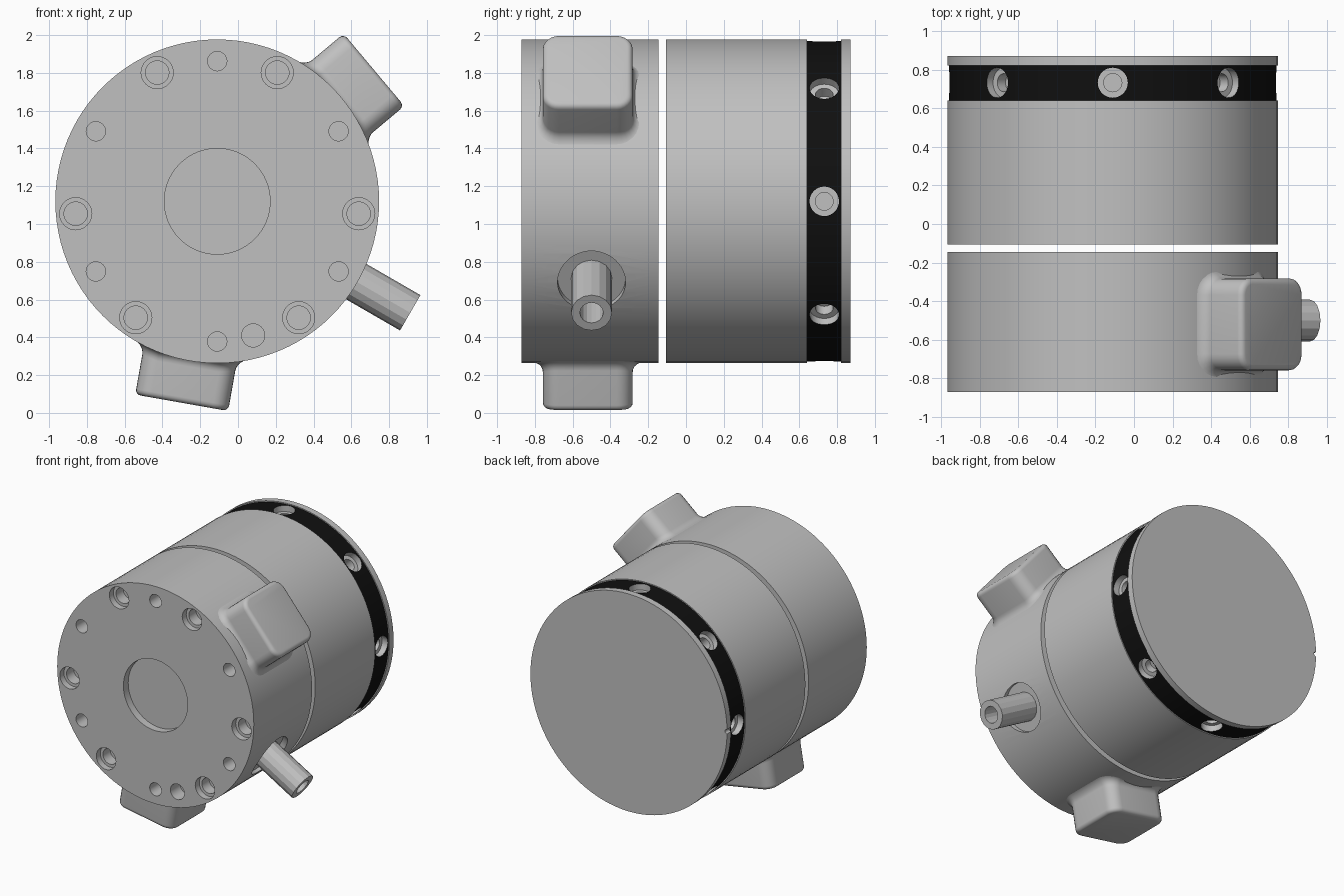
import bpy
import bmesh
from math import cos, sin, pi, radians, sqrt
from mathutils import Matrix, Vector

if "Cube" in bpy.data.objects:
    bpy.data.objects.remove(bpy.data.objects["Cube"])

CENTRE = Vector((-0.11, 0, 1.12))
R = 0.857
BACK = Vector((0, 1, 0))


def material(name, rgb):
    m = bpy.data.materials.new(name)
    m.use_nodes = True
    m.diffuse_color = (*rgb, 1)
    m.node_tree.nodes["Principled BSDF"].inputs["Base Color"].default_value = (*rgb, 1)
    return m


GREY = material("light grey metal", (0.53, 0.53, 0.53))
BLACK = material("black", (0.005, 0.005, 0.005))


def radial(deg):
    return Vector((cos(radians(deg)), 0, sin(radians(deg))))


def lathe(bm, profile, seg, origin, direction):
    """Spin (radius, height) points about an axis through origin."""
    part = bmesh.new()
    vs = [part.verts.new((r, 0, h)) for r, h in profile]
    es = [part.edges.new(p) for p in zip(vs, vs[1:])]
    bmesh.ops.spin(part, geom=vs + es, axis=(0, 0, 1), cent=(0, 0, 0),
                   angle=2 * pi, steps=seg)
    bmesh.ops.remove_doubles(part, verts=part.verts, dist=1e-5)
    poles = [v for v in part.verts if v.co.xy.length < 1e-4]
    bmesh.ops.dissolve_verts(part, verts=poles)
    bmesh.ops.recalc_face_normals(part, faces=part.faces)
    part.transform(Matrix.Translation(origin)
                   @ direction.to_track_quat('Z', 'Y').to_matrix().to_4x4())
    tmp = bpy.data.meshes.new("tmp")
    part.to_mesh(tmp)
    part.free()
    bm.from_mesh(tmp)
    bpy.data.meshes.remove(tmp)


def drum(bm, radius, start, end, seg=96):
    lathe(bm, [(0, start), (radius, start), (radius, end), (0, end)], seg, CENTRE, BACK)


def hole(bm, origin, direction, steps, seg=32):
    """Stepped blind hole; steps are (radius, depth) from the surface inward."""
    profile, top = [(0, -0.08)], -0.08
    for r, depth in steps:
        profile += [(r, top), (r, depth)]
        top = depth
    lathe(bm, profile + [(0, top)], seg, origin, direction)


def finish(name, bm, *mats, smooth=30):
    me = bpy.data.meshes.new(name)
    bm.to_mesh(me)
    bm.free()
    ob = bpy.data.objects.new(name, me)
    bpy.context.collection.objects.link(ob)
    for m in mats:
        me.materials.append(m)
    shade(ob, smooth)
    return ob


def shade(ob, angle=30):
    bpy.ops.object.select_all(action='DESELECT')
    ob.select_set(True)
    bpy.context.view_layer.objects.active = ob
    bpy.ops.object.shade_smooth_by_angle(angle=radians(angle))


def cut(ob, bm):
    tool = finish("cutter", bm, GREY)
    tool.hide_render = True
    shade(ob)
    mod = ob.modifiers.new("holes", 'BOOLEAN')
    mod.operation, mod.solver, mod.object = 'DIFFERENCE', 'EXACT', tool
    bpy.ops.object.modifier_apply(modifier=mod.name)
    bpy.data.objects.remove(tool)
    shade(ob)


# Front housing with its bolt circle, central recess and pipe spot face
bm = bmesh.new()
drum(bm, R, -0.87, -0.145)
front = finish("front_housing", bm, GREY)
FACE = CENTRE + Vector((0, -0.87, 0))
PIPE = CENTRE + Vector((0, -0.5, 0))
bm = bmesh.new()
hole(bm, FACE, BACK, [(0.28, 0.06)], 64)
for mid in (90, 210, 330):
    for side in (-25, 25):
        hole(bm, FACE + radial(mid + side) * 0.752, BACK, [(0.085, 0.05), (0.062, 0.14)])
for i in range(6):
    hole(bm, FACE + radial(30 + 60 * i) * 0.742, BACK, [(0.051, 0.12)])
hole(bm, FACE + radial(-75) * 0.735, BACK, [(0.061, 0.12)])
hole(bm, PIPE + radial(-30) * 0.88, -radial(-30), [(0.18, 0.07)], 48)
cut(front, bm)

# Rear housing
bm = bmesh.new()
drum(bm, R, -0.105, 0.64)
finish("rear_housing", bm, GREY)

# Black band with eight stepped grey sockets
bm = bmesh.new()
drum(bm, 0.849, 0.64, 0.82)
band = finish("socket_band", bm, BLACK, GREY)
bm = bmesh.new()
for i in range(8):
    d = radial(45 * i)
    hole(bm, CENTRE + Vector((0, 0.732, 0)) + d * 0.849, -d, [(0.078, 0.05), (0.047, 0.11)])
cut(band, bm)
for p in band.data.polygons:
    off = p.center - CENTRE
    p.material_index = 1 if Vector((off.x, off.z)).length < 0.84 else 0

# Back cover with a small locating notch in its rim
bm = bmesh.new()
drum(bm, R, 0.82, 0.87)
cover = finish("back_cover", bm, GREY)
bm = bmesh.new()
hole(bm, CENTRE + Vector((-R, 0.81, 0)), BACK, [(0.018, 0.15)], 16)
cut(cover, bm)

# Angled pipe
bm = bmesh.new()
lathe(bm, [(0, 0.78), (0.108, 0.78), (0.108, 1.18), (0.062, 1.18), (0.062, 0.88), (0, 0.88)],
      16, PIPE, radial(-30))
finish("pipe", bm, GREY, smooth=15)


# Rounded box bosses, flared where they meet the housing
def boss(name, deg, half_w=0.25, half_d=0.238, corner=0.085, top=1.083):
    def outline(grow):
        pts = []
        for q, (sx, sy) in enumerate(((1, 1), (-1, 1), (-1, -1), (1, -1))):
            for k in range(7):
                a = (q + k / 6) * pi / 2
                pts.append((sx * (half_w - corner) + (corner + grow) * cos(a),
                            sy * (half_d - corner) + (corner + grow) * sin(a)))
        return pts

    out, side = radial(deg), radial(deg + 90)
    base = CENTRE + Vector((0, -0.52, 0))
    bm = bmesh.new()
    rings = []

    def ring(grow, height):
        rings.append([bm.verts.new(base + side * u + BACK * v + out * height(u))
                      for u, v in outline(grow)])

    # Concave fillet following the drum surface
    f = 0.05
    for k in range(6):
        a = k / 5 * pi / 2
        lift = f * (1 - cos(a)) - 0.003
        ring(f * (1 - sin(a)), lambda u: sqrt(R * R - u * u) + lift)
    # Rounded outer edge
    e = 0.03
    for k in range(5):
        a = k / 4 * pi / 2
        ring(-e * (1 - cos(a)), lambda u: top - e * (1 - sin(a)))
    for lo, hi in zip(rings, rings[1:]):
        for i in range(len(lo)):
            j = (i + 1) % len(lo)
            bm.faces.new((lo[i], lo[j], hi[j], hi[i]))
    bm.faces.new(rings[-1])
    bmesh.ops.recalc_face_normals(bm, faces=bm.faces)
    finish(name, bm, GREY, smooth=40)


boss("upper_boss", 40)
boss("lower_boss", 260)
